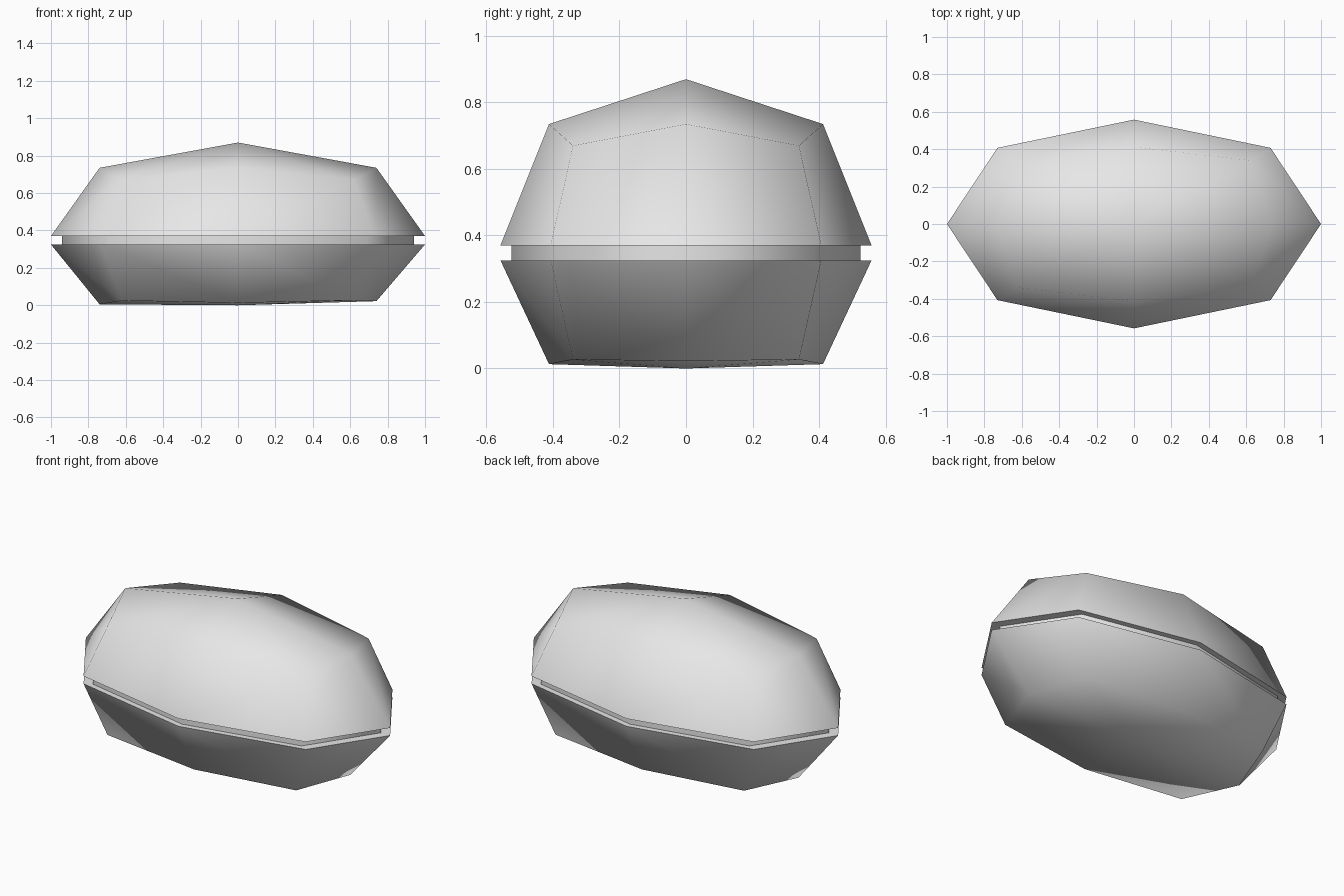
import bpy
import bmesh

cube = bpy.data.objects.get("Cube")
if cube:
    bpy.data.objects.remove(cube, do_unlink=True)

grey = bpy.data.materials.new("light_grey")
grey.use_nodes = True
grey.diffuse_color = (0.8, 0.8, 0.8, 1)
grey.node_tree.nodes["Principled BSDF"].inputs["Base Color"].default_value = (0.8, 0.8, 0.8, 1)

# Eight directions round the body, counter-clockwise from +x
DIRECTIONS = [(1, 0), (1, 1), (0, 1), (-1, 1), (-1, 0), (-1, -1), (0, -1), (1, -1)]


def ring(bm, end, corner, side, heights, scale=1.0):
    """Eight-point loop from its end half-length, corner and side half-width."""
    verts = []
    for (sx, sy), z in zip(DIRECTIONS, heights):
        if sx and sy:
            x, y = sx * corner[0], sy * corner[1]
        else:
            x, y = sx * end, sy * side
        verts.append(bm.verts.new((x * scale, y * scale, z)))
    return verts


def rim_ring(bm, z, scale=1.0):
    return ring(bm, 1.0, (0.73, 0.407), 0.558, [z] * 8, scale)


def join_rings(bm, a, b):
    for i in range(8):
        j = (i + 1) % 8
        bm.faces.new((a[i], a[j], b[j], b[i]))


def finish(bm, name):
    bmesh.ops.recalc_face_normals(bm, faces=bm.faces)
    mesh = bpy.data.meshes.new(name)
    bm.to_mesh(mesh)
    bm.free()
    mesh.materials.append(grey)
    obj = bpy.data.objects.new(name, mesh)
    bpy.context.collection.objects.link(obj)


def half_shell(name, rim_z, heights, crown_z):
    """Rounded half body: faceted sides, four crown quads and a flat cap."""
    bm = bmesh.new()
    rim = rim_ring(bm, rim_z)
    crown = ring(bm, 0.74, (0.62, 0.34), 0.412, heights)
    centre = bm.verts.new((0, 0, crown_z))
    join_rings(bm, rim, crown)
    for i in range(0, 8, 2):
        bm.faces.new((centre, crown[i], crown[i + 1], crown[(i + 2) % 8]))
    cap = bm.faces.new(rim)
    for face in bm.faces:
        face.smooth = face is not cap
    for edge in cap.edges:
        edge.smooth = False
    finish(bm, name)


# Upper and lower halves
half_shell("upper_shell", 0.37, [0.735, 0.67] * 4, 0.87)
half_shell("lower_shell", 0.325,
           [0.022, 0.027, 0.013, 0.025, 0.005, 0.025, 0.013, 0.027], 0.0)

# Recessed band in the gap between the halves
bm = bmesh.new()
join_rings(bm, rim_ring(bm, 0.325, 0.94), rim_ring(bm, 0.37, 0.94))
for face in bm.faces:
    face.smooth = True
finish(bm, "seam_band")
